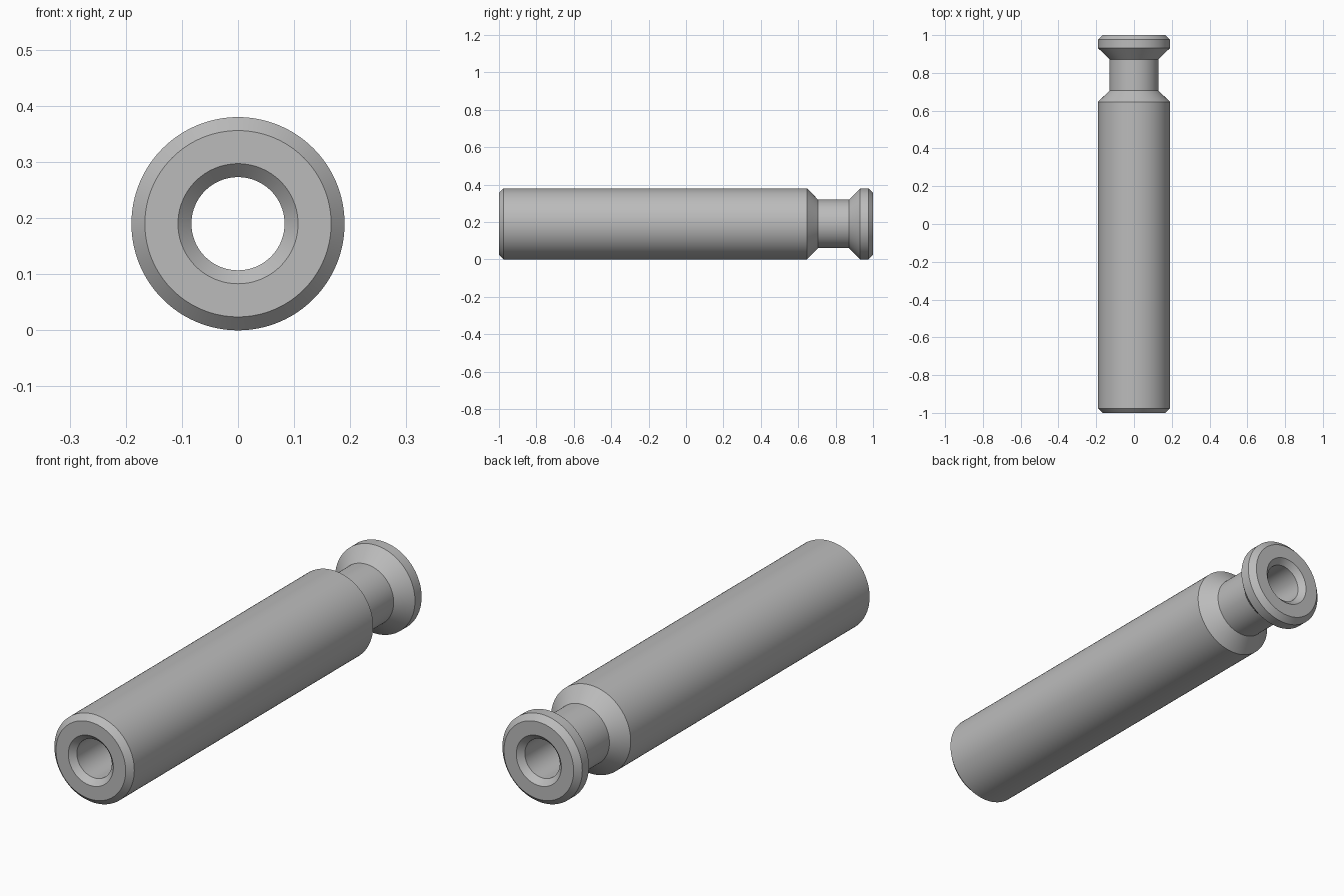
import bpy
import bmesh
import math
from mathutils import Matrix, Vector

cube = bpy.data.objects.get("Cube")
if cube:
    bpy.data.objects.remove(cube, do_unlink=True)

SIDES = 128
RADIUS = 0.19
NECK = 0.13
BORE = 0.083
CHAMFER = 0.024

# Single grey metal
steel = bpy.data.materials.new("grey_steel")
colour = (0.5, 0.5, 0.5, 1.0)
steel.diffuse_color = colour
steel.use_nodes = True
steel.node_tree.nodes["Principled BSDF"].inputs["Base Color"].default_value = colour

# Closed half-section (radius, y): outside front to back, then the through bore
profile = [
    (RADIUS - CHAMFER, -1), (RADIUS, CHAMFER - 1),
    (RADIUS, 0.647), (NECK, 0.706), (NECK, 0.872), (RADIUS, 0.931),
    (RADIUS, 1 - CHAMFER), (RADIUS - CHAMFER, 1),
    (BORE + CHAMFER, 1), (BORE, 1 - CHAMFER),
    (BORE, CHAMFER - 1), (BORE + CHAMFER, -1),
]

# Revolve the section around the long axis
bm = bmesh.new()
verts = [bm.verts.new((r, y, 0)) for r, y in profile]
edges = [bm.edges.new((verts[i - 1], v)) for i, v in enumerate(verts)]
bmesh.ops.spin(bm, geom=verts + edges, cent=Vector(), axis=Vector((0, 1, 0)),
               angle=math.tau, steps=SIDES, use_merge=True)
bmesh.ops.remove_doubles(bm, verts=bm.verts[:], dist=1e-5)
bmesh.ops.recalc_face_normals(bm, faces=bm.faces[:])
bm.transform(Matrix.Translation((0, 0, RADIUS)))

mesh = bpy.data.meshes.new("grooved_sleeve")
bm.to_mesh(mesh)
bm.free()
mesh.materials.append(steel)
sleeve = bpy.data.objects.new("grooved_sleeve", mesh)
bpy.context.collection.objects.link(sleeve)

# Smooth round walls with crisp chamfer edges
bpy.ops.object.select_all(action="DESELECT")
sleeve.select_set(True)
bpy.context.view_layer.objects.active = sleeve
bpy.ops.object.shade_smooth_by_angle(angle=math.radians(30))
